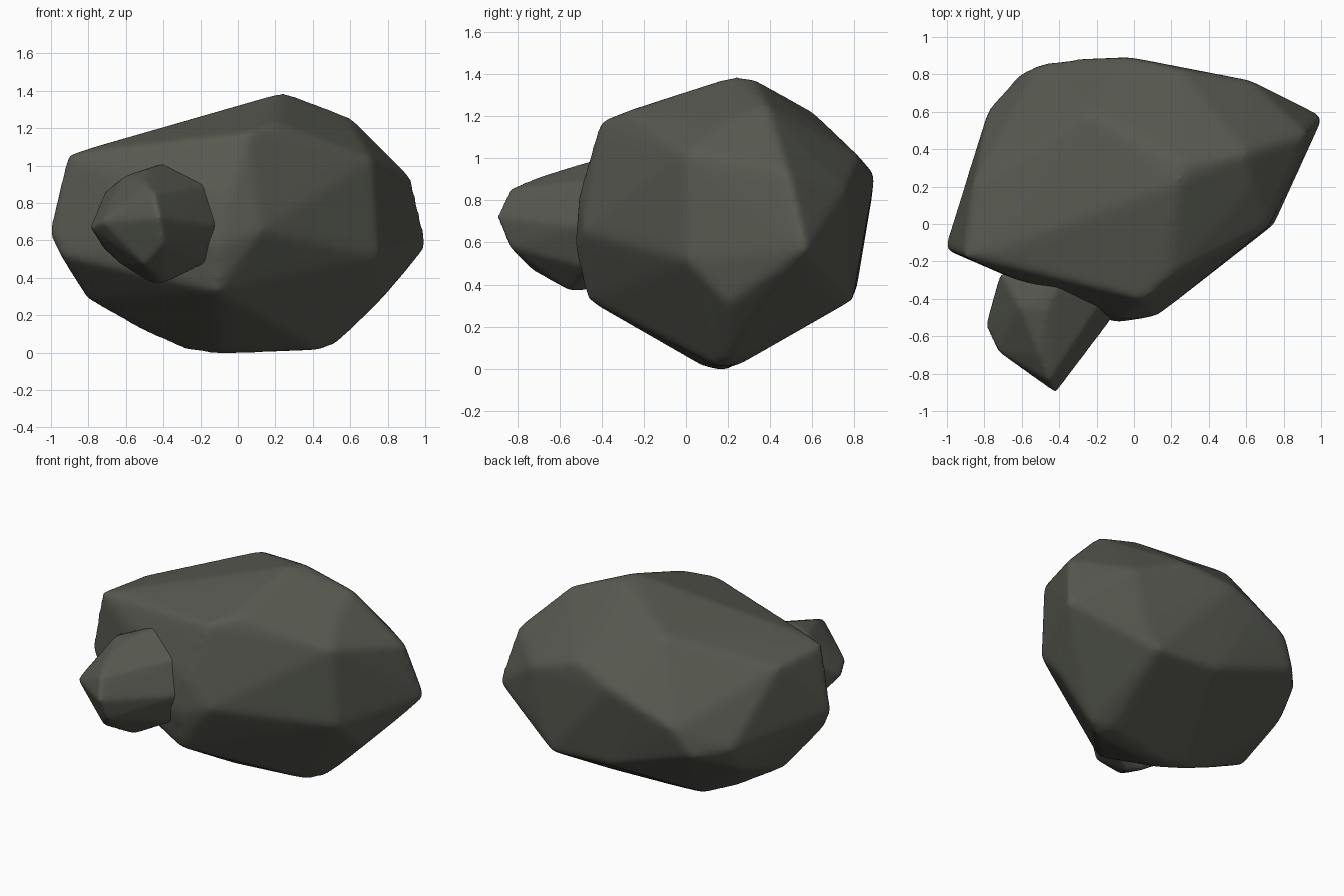
import bpy, bmesh
from mathutils import Vector

stone = bpy.data.materials.new("dark grey green stone")
stone.diffuse_color = (0.096, 0.101, 0.081, 1)


def rock(name, corners, voxel, grow):
    """Convex boulder through a few corners, with softly worn edges."""
    mid = sum((Vector(c) for c in corners), Vector()) / len(corners)
    bm = bmesh.new()
    for c in corners:
        bm.verts.new(mid + (Vector(c) - mid) * grow)
    bmesh.ops.convex_hull(bm, input=bm.verts[:])
    loose = [v for v in bm.verts if not v.link_faces]
    bmesh.ops.delete(bm, geom=loose, context='VERTS')
    bmesh.ops.recalc_face_normals(bm, faces=bm.faces[:])
    mesh = bpy.data.meshes.new(name)
    bm.to_mesh(mesh)
    bm.free()
    mesh.materials.append(stone)
    mesh.polygons.foreach_set("use_smooth", [True] * len(mesh.polygons))
    ob = bpy.data.objects.new(name, mesh)
    bpy.context.collection.objects.link(ob)
    rem = ob.modifiers.new("even surface", 'REMESH')
    rem.mode = 'VOXEL'
    rem.voxel_size = voxel
    rem.use_smooth_shade = True
    sm = ob.modifiers.new("worn edges", 'SMOOTH')
    sm.factor = 0.5
    sm.iterations = 12
    return ob


# large boulder: left end, top, right end, back, front, underside
rock("large_boulder", [
    (-1.0, -0.13, 0.64), (-0.90, -0.17, 1.05), (-0.85, 0.22, 1.03), (-0.94, -0.15, 0.52),
    (-0.80, 0.08, 0.29), (-0.77, 0.61, 0.60), (-0.78, -0.15, 1.09), (-0.77, 0.48, 0.42),
    (0.23, 0.22, 1.38), (0.27, 0.32, 1.37), (0.20, -0.27, 1.22), (-0.24, 0.59, 1.22),
    (0.05, -0.40, 1.17), (0.60, 0.38, 1.25), (0.62, 0.20, 1.18), (0.45, 0.02, 1.19),
    (1.0, 0.57, 0.57), (0.92, 0.48, 0.93), (0.74, 0.0, 0.52), (0.71, -0.01, 1.03),
    (0.78, 0.20, 0.31), (0.62, 0.76, 0.85), (0.55, 0.77, 0.47),
    (-0.60, 0.80, 0.57), (-0.50, 0.85, 0.75), (-0.27, 0.88, 0.84), (-0.05, 0.89, 0.92),
    (0.25, 0.82, 1.0), (0.46, 0.785, 0.33), (0.0, 0.80, 0.36),
    (-0.10, -0.52, 0.58), (0.12, -0.485, 0.65), (-0.11, -0.46, 0.33), (-0.05, -0.50, 0.83),
    (-0.10, 0.18, 0.0), (-0.28, 0.20, 0.02), (0.43, 0.15, 0.02), (0.52, 0.20, 0.05),
    (-0.10, 0.08, 0.02), (-0.50, 0.18, 0.12), (0.40, 0.26, 0.03),
], 0.022, 1.012)

# small boulder leaning on the front, its rear buried in the large one
rock("small_boulder", [
    (-0.42, -0.90, 0.72), (-0.45, -0.84, 0.85), (-0.40, -0.84, 0.58), (-0.50, -0.70, 0.91),
    (-0.79, -0.55, 0.67), (-0.73, -0.68, 0.70), (-0.71, -0.27, 0.86), (-0.61, -0.45, 0.94),
    (-0.48, -0.47, 0.98), (-0.40, -0.32, 1.01), (-0.16, -0.40, 0.90), (-0.11, -0.49, 0.68),
    (-0.17, -0.46, 0.48), (-0.40, -0.55, 0.37), (-0.46, -0.48, 0.37), (-0.62, -0.45, 0.47),
    (-0.72, -0.30, 0.56), (-0.50, -0.73, 0.47), (-0.35, -0.15, 0.70),
], 0.014, 1.01)
